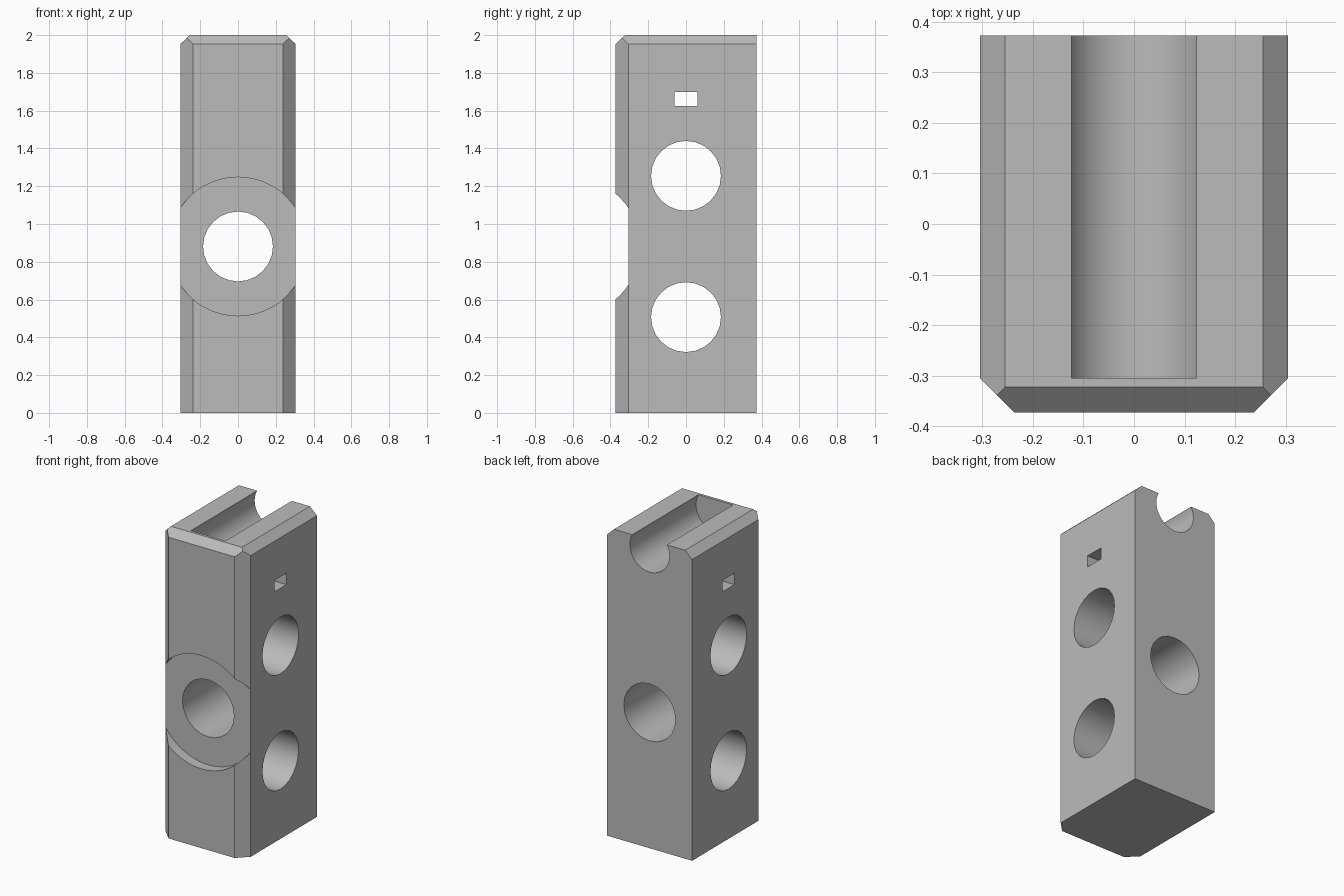
import bpy
import bmesh
import math
from mathutils import Matrix, Vector

default_cube = bpy.data.objects.get("Cube")
if default_cube:
    bpy.data.objects.remove(default_cube, do_unlink=True)

HALF_X, HALF_Y, HEIGHT = 0.305, 0.373, 2.0
FACE_Y = -0.305      # depth of the front recess and the groove end
HOLE_R = 0.185

grey = bpy.data.materials.new("plain grey")
grey.use_nodes = True
grey.diffuse_color = (0.5, 0.5, 0.5, 1)
grey.node_tree.nodes["Principled BSDF"].inputs["Base Color"].default_value = (0.5, 0.5, 0.5, 1)


def to_object(bm, name):
    mesh = bpy.data.meshes.new(name)
    bmesh.ops.recalc_face_normals(bm, faces=bm.faces)
    bm.to_mesh(mesh)
    bm.free()
    mesh.materials.append(grey)
    obj = bpy.data.objects.new(name, mesh)
    bpy.context.collection.objects.link(obj)
    return obj


def box(low, high):
    low, high = Vector(low), Vector(high)
    bm = bmesh.new()
    bmesh.ops.create_cube(bm, size=1, matrix=Matrix.Translation((low + high) / 2)
                          @ Matrix.Diagonal((*(high - low), 1)))
    return bm


def cylinder(name, axis, radius, start, end, z, segments=24):
    turn = Matrix.Rotation(math.pi / 2, 4, "Y" if axis == "X" else "X")
    middle = (start + end) / 2
    place = (middle, 0, z) if axis == "X" else (0, middle, z)
    bm = bmesh.new()
    bmesh.ops.create_cone(bm, cap_ends=True, segments=segments, radius1=radius,
                          radius2=radius, depth=end - start,
                          matrix=Matrix.Translation(place) @ turn)
    return to_object(bm, name)


# Block with bevelled front corners and top edges
bm = box((-HALF_X, -HALF_Y, 0), (HALF_X, HALF_Y, HEIGHT))
bevels = [((0, -0.323, HEIGHT), (0, -0.047, 0.05))]
for side in (-1, 1):
    bevels.append(((side * HALF_X, FACE_Y, 0), (side, -1, 0)))
    bevels.append(((side * 0.255, 0, HEIGHT), (side * 0.047, 0, 0.05)))
for point, normal in bevels:
    cut = bmesh.ops.bisect_plane(bm, geom=bm.verts[:] + bm.edges[:] + bm.faces[:],
                                 plane_co=point, plane_no=Vector(normal).normalized(),
                                 clear_outer=True)
    edges = [e for e in cut["geom_cut"] if isinstance(e, bmesh.types.BMEdge)]
    bmesh.ops.contextual_create(bm, geom=edges)
block = to_object(bm, "block")

# Cutters: side holes, front hole and its recess, top groove, small slot
cutters = [
    cylinder("lower_side_hole", "X", HOLE_R, -1, 1, 0.507),
    cylinder("upper_side_hole", "X", HOLE_R, -1, 1, 1.255),
    cylinder("front_recess", "Y", 0.367, -1, FACE_Y, 0.881, 48),
    cylinder("front_hole", "Y", HOLE_R, -1, 1, 0.881),
    cylinder("top_groove", "Y", 0.142, FACE_Y, 1, 1.932, 32),
    to_object(box((-1, -0.061, 1.625), (1, 0.061, 1.7)), "side_slot"),
]
bpy.ops.object.select_all(action="DESELECT")
bpy.context.view_layer.objects.active = block
block.select_set(True)
for cutter in cutters:
    cutter.hide_render = True
    mod = block.modifiers.new(cutter.name, "BOOLEAN")
    mod.operation = "DIFFERENCE"
    mod.solver = "EXACT"
    mod.object = cutter
    bpy.ops.object.modifier_apply(modifier=mod.name)
    bpy.data.objects.remove(cutter, do_unlink=True)

bpy.ops.object.shade_smooth_by_angle(angle=math.radians(30))
